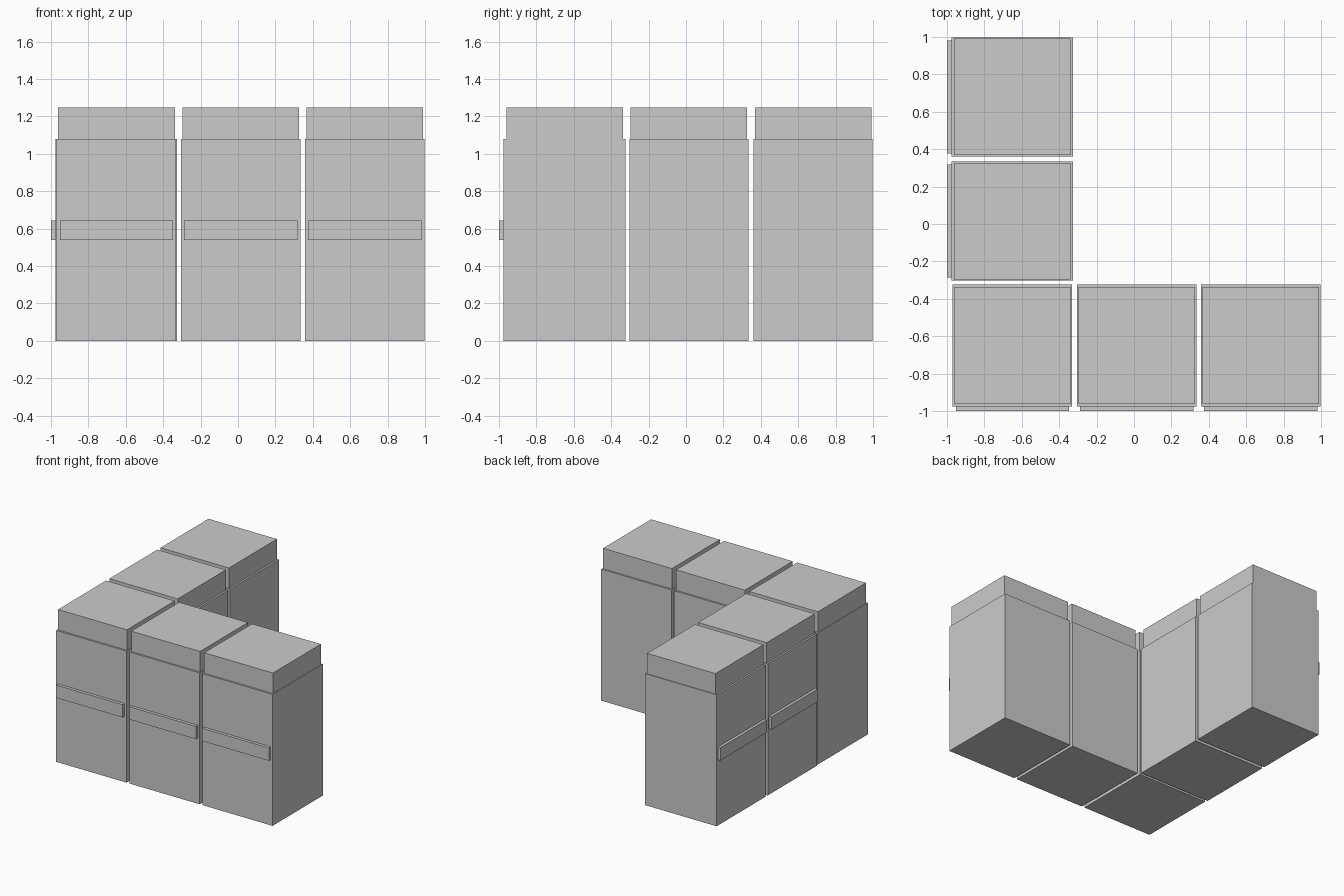
import bpy
import bmesh

default = bpy.data.objects.get("Cube")
if default:
    bpy.data.objects.remove(default, do_unlink=True)

grey = bpy.data.materials.new("light_grey")
grey.use_nodes = True
colour = (0.6, 0.6, 0.6, 1)
grey.diffuse_color = colour
grey.node_tree.nodes["Principled BSDF"].inputs["Base Color"].default_value = colour


def box(name, x, y, z):
    """Axis-aligned box from (min, max) ranges."""
    mesh = bpy.data.meshes.new(name)
    bm = bmesh.new()
    bmesh.ops.create_cube(bm, size=1)
    for v in bm.verts:
        v.co = [r[0] if c < 0 else r[1] for c, r in zip(v.co, (x, y, z))]
    bm.to_mesh(mesh)
    bm.free()
    mesh.materials.append(grey)
    obj = bpy.data.objects.new(name, mesh)
    bpy.context.collection.objects.link(obj)


def inset(r, d):
    return (r[0] + d, r[1] - d)


BODY_TOP, TOP = 1.08, 1.248
BODY_Z, TOP_Z, HANDLE_Z = (0, BODY_TOP), (BODY_TOP, TOP), (0.54, 0.645)


def unit(name, along, across, turned):
    """Cabinet body, top block and front bar; turned units face -x."""
    def place(part, a, b, z):
        x, y = (b, a) if turned else (a, b)
        box(f"{name}_{part}", x, y, z)
    place("body", along, across, BODY_Z)
    place("top_block", inset(along, 0.007), inset(across, 0.015), TOP_Z)
    place("front_bar", inset(along, 0.017), (-1.0, across[0]), HANDLE_Z)


# Front row faces -y
for name, start in (("corner", -0.97), ("front_middle", -0.305), ("front_left", 0.358)):
    unit(name, (start, start + 0.639), (-0.975, -0.323), False)

# Side row faces -x
for name, start in (("side_middle", -0.303), ("side_back", 0.361)):
    unit(name, (start, start + 0.637), (-0.977, -0.325), True)
